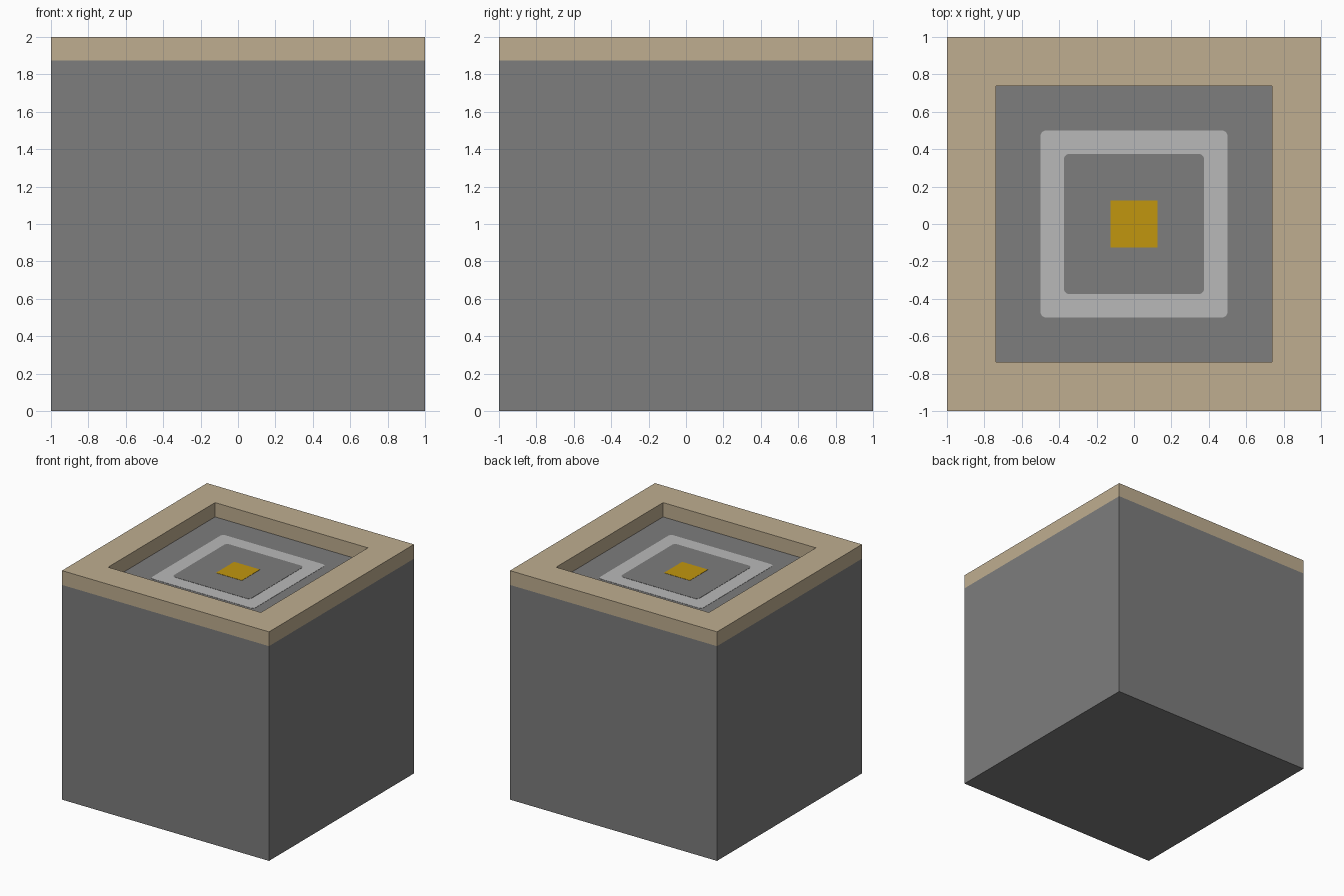
import bpy, bmesh, math

if "Cube" in bpy.data.objects:
    bpy.data.objects.remove(bpy.data.objects["Cube"], do_unlink=True)


def material(name, rgb):
    """Flat material from 0-255 sRGB values."""
    lin = [((c / 255 + 0.055) / 1.055) ** 2.4 for c in rgb] + [1.0]
    m = bpy.data.materials.new(name)
    m.use_nodes = True
    m.diffuse_color = lin
    bsdf = next(n for n in m.node_tree.nodes if n.type == "BSDF_PRINCIPLED")
    bsdf.inputs["Base Color"].default_value = lin
    bsdf.inputs["Roughness"].default_value = 0.8
    return m


GREY = material("stone grey", (125, 125, 125))
TAN = material("tan rim", (191, 174, 144))
LIGHT = material("light grey", (185, 185, 185))
GOLD = material("gold", (193, 150, 15))


def finish(name, bm, mats):
    me = bpy.data.meshes.new(name)
    bm.to_mesh(me)
    bm.free()
    for m in mats:
        me.materials.append(m)
    ob = bpy.data.objects.new(name, me)
    bpy.context.collection.objects.link(ob)
    return ob


FLOOR = 1.875    # recess floor, also the underside of the tan band
OPENING = 0.63   # half width of the recess

# Block: a cube with a square recess sunk into its top
bm = bmesh.new()
bmesh.ops.create_cube(bm, size=2)
bmesh.ops.translate(bm, verts=bm.verts, vec=(0, 0, 1))
bmesh.ops.bisect_plane(bm, geom=bm.verts[:] + bm.edges[:] + bm.faces[:],
                       plane_co=(0, 0, FLOOR), plane_no=(0, 0, 1))
top = max(bm.faces, key=lambda f: f.calc_center_median().z)
bmesh.ops.inset_region(bm, faces=[top], thickness=1 - OPENING)
bmesh.ops.inset_region(bm, faces=[top], thickness=0)
for v in top.verts:
    v.co.z = FLOOR
# Tan above the band line, grey below and on the recess floor
for f in bm.faces:
    f.material_index = int(f.calc_center_median().z > FLOOR + 0.01)
bmesh.ops.recalc_face_normals(bm, faces=bm.faces)
finish("block", bm, [GREY, TAN])


def plate(name, half, radius, height, mat):
    """Thin square plate on the recess floor, with rounded corners if radius > 0."""
    steps = 4 if radius else 0
    bm = bmesh.new()
    pts = []
    for k in range(4):
        a = math.pi / 4 + k * math.pi / 2
        cx = math.copysign(half - radius, math.cos(a))
        cy = math.copysign(half - radius, math.sin(a))
        for i in range(steps + 1):
            t = (k + i / max(steps, 1)) * math.pi / 2
            pts.append((cx + radius * math.cos(t), cy + radius * math.sin(t)))
    face = bm.faces.new([bm.verts.new((x, y, FLOOR)) for x, y in pts])
    side = bmesh.ops.extrude_face_region(bm, geom=[face])
    new_verts = [g for g in side["geom"] if isinstance(g, bmesh.types.BMVert)]
    bmesh.ops.translate(bm, verts=new_verts, vec=(0, 0, height))
    bmesh.ops.recalc_face_normals(bm, faces=bm.faces)
    finish(name, bm, [mat])


# Painted squares on the recess floor
plate("light_ring", 0.50, 0.03, 0.002, LIGHT)
plate("inner_square", 0.375, 0.03, 0.004, GREY)
plate("gold_center", 0.125, 0, 0.006, GOLD)
